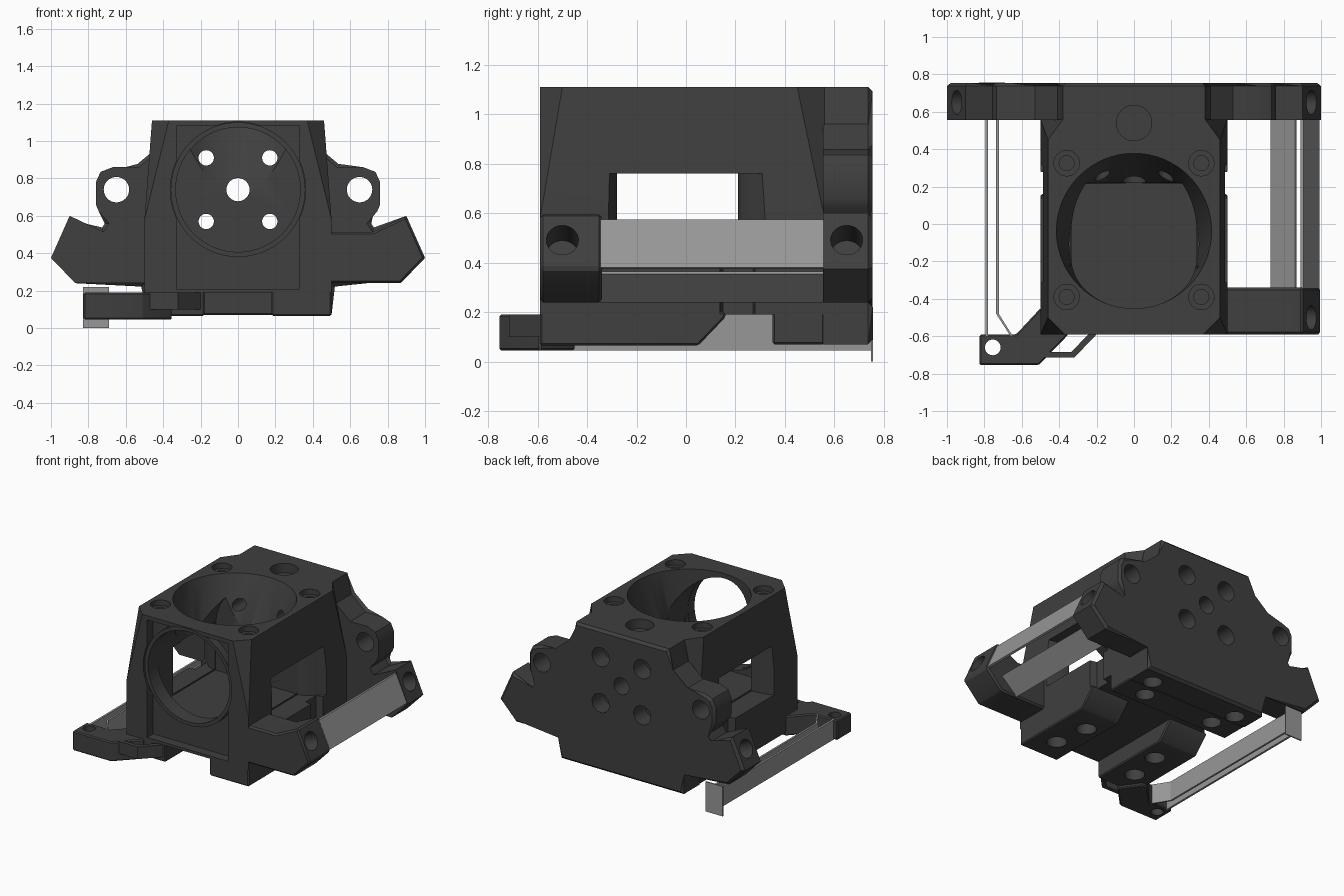
import bpy, bmesh, math
from mathutils import Vector

if "Cube" in bpy.data.objects:
    bpy.data.objects.remove(bpy.data.objects["Cube"])


def material(name, v):
    m = bpy.data.materials.new(name)
    m.diffuse_color = (v, v, v, 1)
    m.use_nodes = True
    m.node_tree.nodes["Principled BSDF"].inputs["Base Color"].default_value = m.diffuse_color
    return m


DARK = material("dark grey plastic", 0.05)
LIGHT = material("light grey strip", 0.31)


def make(name, bm, mat=DARK):
    bmesh.ops.recalc_face_normals(bm, faces=bm.faces)
    me = bpy.data.meshes.new(name)
    bm.to_mesh(me)
    bm.free()
    me.materials.append(mat)
    ob = bpy.data.objects.new(name, me)
    bpy.context.collection.objects.link(ob)
    return ob


def prism(name, pts, axis, lo, hi, mat=DARK, rear_bevel=0.0):
    """Extrude a 2D outline along axis x (y,z), y (x,z) or z (x,y)."""
    place = {'x': lambda p, t: (t, p[0], p[1]),
             'y': lambda p, t: (p[0], t, p[1]),
             'z': lambda p, t: (p[0], p[1], t)}[axis]
    bm = bmesh.new()
    a = [bm.verts.new(place(p, lo)) for p in pts]
    b = [bm.verts.new(place(p, hi)) for p in pts]
    bm.faces.new(a)
    end = bm.faces.new(b)
    n = len(pts)
    for i in range(n):
        bm.faces.new((a[i], a[(i + 1) % n], b[(i + 1) % n], b[i]))
    if rear_bevel:
        bmesh.ops.bevel(bm, geom=list(end.edges), offset=rear_bevel, segments=1,
                        affect='EDGES')
    return make(name, bm, mat)


def box(name, x0, x1, y0, y1, z0, z1, mat=DARK):
    return prism(name, [(x0, y0), (x1, y0), (x1, y1), (x0, y1)], 'z', z0, z1, mat)


def rod(name, p, q, r, r2=None, seg=32):
    """Cylinder or cone from p to q."""
    p, q = Vector(p), Vector(q)
    bm = bmesh.new()
    bmesh.ops.create_cone(bm, cap_ends=True, segments=seg, radius1=r,
                          radius2=r if r2 is None else r2, depth=(q - p).length)
    rot = (q - p).to_track_quat('Z', 'Y').to_matrix().to_4x4()
    bmesh.ops.transform(bm, matrix=rot, verts=bm.verts)
    bmesh.ops.translate(bm, vec=(p + q) / 2, verts=bm.verts)
    return make(name, bm)


def finish(ob, cutters=(), bevel=0.0):
    """Bevel, cut, apply and shade."""
    if bevel:
        m = ob.modifiers.new("edge", 'BEVEL')
        m.width, m.segments, m.angle_limit = bevel, 1, math.radians(30)
    for c in cutters:
        m = ob.modifiers.new("cut", 'BOOLEAN')
        m.operation, m.solver, m.object = 'DIFFERENCE', 'EXACT', c
    bpy.context.view_layer.update()
    dg = bpy.context.evaluated_depsgraph_get()
    me = bpy.data.meshes.new_from_object(ob.evaluated_get(dg))
    ob.modifiers.clear()
    ob.data = me
    bpy.ops.object.select_all(action='DESELECT')
    ob.select_set(True)
    bpy.context.view_layer.objects.active = ob
    bpy.ops.object.shade_smooth_by_angle(angle=math.radians(30))


SIDES = (-1, 1)
CZ = 0.74  # height of the round duct axis

# Holes through the rear wall
rear_holes = [rod("cut", (0, 0.1, CZ), (0, 0.9, CZ), 0.062)]
rear_sinks = []
for sx in SIDES:
    for sz in SIDES:
        x, z = sx * 0.17, CZ + sz * 0.17
        rear_holes.append(rod("cut", (x, 0.1, z), (x, 0.9, z), 0.041))
        rear_sinks.append(rod("cut", (x, 0.62, z), (x, 0.9, z), 0.07))
top_hole = rod("cut", (0, 0.54, 1.04), (0, 0.54, 1.2), 0.095)

# Main housing: straight base, tapered top with clipped corners
bm = bmesh.new()
for s in SIDES:
    for y in (-0.59, 0.56):
        for z in (0.19, 0.58):
            bm.verts.new((s * 0.5, y, z))
    for x, y in ((0.46, -0.5), (0.37, -0.59), (0.46, 0.45), (0.38, 0.56)):
        bm.verts.new((s * x, y, 1.11))
bmesh.ops.convex_hull(bm, input=bm.verts)
bmesh.ops.dissolve_limit(bm, angle_limit=0.01, verts=bm.verts, edges=bm.edges)
housing = make("housing", bm)

# Funnel from the round top opening, leaning forward as it narrows
funnel = rod("cut", (0, -0.035, 0.7), (0, -0.035, 1.12), 0.335, 0.417, seg=64)
for v in funnel.data.vertices:
    if v.co.z < 0.8:
        v.co.y -= 0.085
cuts = [rod("cut", (0, -0.7, CZ), (0, 0.22, CZ), 0.335, seg=64),
        funnel,
        box("cut", -0.335, 0.335, -0.46, 0.215, 0.4, 0.72),
        box("cut", -0.33, 0.33, -0.7, -0.52, 0.21, 1.08),
        rod("cut", (0, -0.7, CZ), (0, -0.52, CZ), 0.362, seg=64),
        box("cut", -0.7, 0.7, -0.28, 0.21, 0.41, 0.76),
        top_hole]
for s in SIDES:
    # Flared side window and the slot below its rear edge
    flare = [(0.34, -0.28), (0.46, -0.3), (0.6, -0.35), (0.6, 0.35), (0.5, 0.32),
             (0.44, 0.27), (0.4, 0.23), (0.34, 0.21)]
    cuts.append(prism("cut", [(s * x, y) for x, y in flare], 'z', 0.4, 0.76))
    slot = [(0.45, 0.15), (0.6, 0.11), (0.6, 0.3), (0.45, 0.27)]
    cuts.append(prism("cut", [(s * x, y) for x, y in slot], 'z', 0.1, 0.7))
    for y in (-0.39, 0.325):
        cuts.append(rod("cut", (s * 0.36, y, 1.07), (s * 0.36, y, 1.2), 0.068))
        cuts.append(rod("cut", (s * 0.36, y, 0.9), (s * 0.36, y, 1.2), 0.04))
finish(housing, cuts + rear_holes)

# Round collar in the front recess
collar = rod("front_collar", (0, -0.575, CZ), (0, -0.5, CZ), 0.36, seg=64)
collar_cut = rod("cut", (0, -0.7, CZ), (0, 0, CZ), 0.333, seg=64)
finish(collar, [collar_cut])

# Rear plate with ears and wings
half = [(0.38, 1.11), (0.41, 0.96), (0.53, 0.86), (0.67, 0.86), (0.735, 0.835),
        (0.76, 0.78), (0.76, 0.66), (0.745, 0.625), (0.69, 0.56), (0.72, 0.515),
        (0.9, 0.6), (1.0, 0.375), (0.87, 0.24), (0.5, 0.24), (0.5, 0.07)]
plate = prism("rear_plate", half + [(-x, z) for x, z in reversed(half)],
              'y', 0.555, 0.755, rear_bevel=0.018)
ears = [rod("cut", (s * 0.65, 0.3, CZ), (s * 0.65, 0.9, CZ), 0.068) for s in SIDES]


def wing_hole(s, y):
    """Blind hole square to the upper slope of a wing."""
    return rod("cut", (s * 0.81, y, 0.43), (s * 1.08, y, 0.55), 0.065)


rear_foot_holes = [rod("cut", (s * x, y, -0.1), (s * x, y, 0.16), 0.065)
                   for s in SIDES for x, y in ((0.36, 0.62), (0.29, 0.46))]
wing_holes = [wing_hole(s, 0.65) for s in SIDES]
finish(plate, rear_holes + rear_sinks + ears + wing_holes + rear_foot_holes
       + [top_hole])

# Front wing, right side only
wing = prism("front_wing", [(0.47, 0.515), (0.72, 0.515), (0.9, 0.6), (1.0, 0.375),
                            (0.87, 0.24), (0.47, 0.24)], 'y', -0.59, -0.34)
front_hole = wing_hole(1, -0.5)
finish(wing, [front_hole], 0.012)

# Underside feet and rear foot, with screw holes from below
for s in SIDES:
    foot = prism("front_foot", [(-0.59, 0.065), (0.05, 0.065), (0.16, 0.18),
                                (0.16, 0.2), (-0.59, 0.2)],
                 'x', min(s * 0.18, s * 0.5), max(s * 0.18, s * 0.5))
    fc = [rod("cut", (s * x, y, -0.1), (s * x, y, 0.16), 0.068)
          for x, y in ((0.34, -0.4), (0.3, -0.14))]
    finish(foot, fc, 0.008)
rear_foot = box("rear_foot", -0.5, 0.5, 0.35, 0.56, 0.07, 0.2)
finish(rear_foot, rear_foot_holes, 0.008)

# Bracket arm at the front left, and its small clip
arm = prism("bracket_arm", [(-0.825, -0.59), (-0.825, -0.755), (-0.51, -0.755),
                            (-0.35, -0.59), (-0.45, -0.45), (-0.5, -0.45),
                            (-0.63, -0.59)], 'z', 0.045, 0.19)
arm_hole = rod("cut", (-0.755, -0.66, -0.1), (-0.755, -0.66, 0.4), 0.042)
finish(arm, [arm_hole], 0.008)
prism("arm_clip", [(-0.2, -0.59), (-0.32, -0.715), (-0.48, -0.715), (-0.48, -0.685),
                   (-0.335, -0.685), (-0.245, -0.59)], 'z', 0.1, 0.19)

# Sloped strips between the right wings
prism("upper_strip", [(0.89, 0.575), (0.905, 0.575), (0.993, 0.38), (0.978, 0.375)],
      'y', -0.345, 0.56, LIGHT)
prism("lower_strip", [(0.73, 0.25), (0.74, 0.24), (0.87, 0.355), (0.86, 0.365)],
      'y', -0.345, 0.56, LIGHT)

# Upright strips on the left, with bent front end and rear tab
box("outer_side_strip", -0.795, -0.78, -0.6, 0.75, 0.045, 0.19, LIGHT)
prism("inner_side_strip", [(-0.737, 0.75), (-0.737, -0.48), (-0.66, -0.6),
                           (-0.648, -0.6), (-0.723, -0.48), (-0.723, 0.75)],
      'z', 0.045, 0.19, LIGHT)
box("rear_tab", -0.83, -0.69, 0.748, 0.757, 0.0, 0.22, LIGHT)

# Remove the cutters
for ob in [o for o in bpy.data.objects if o.name.split(".")[0] == "cut"]:
    bpy.data.objects.remove(ob)
